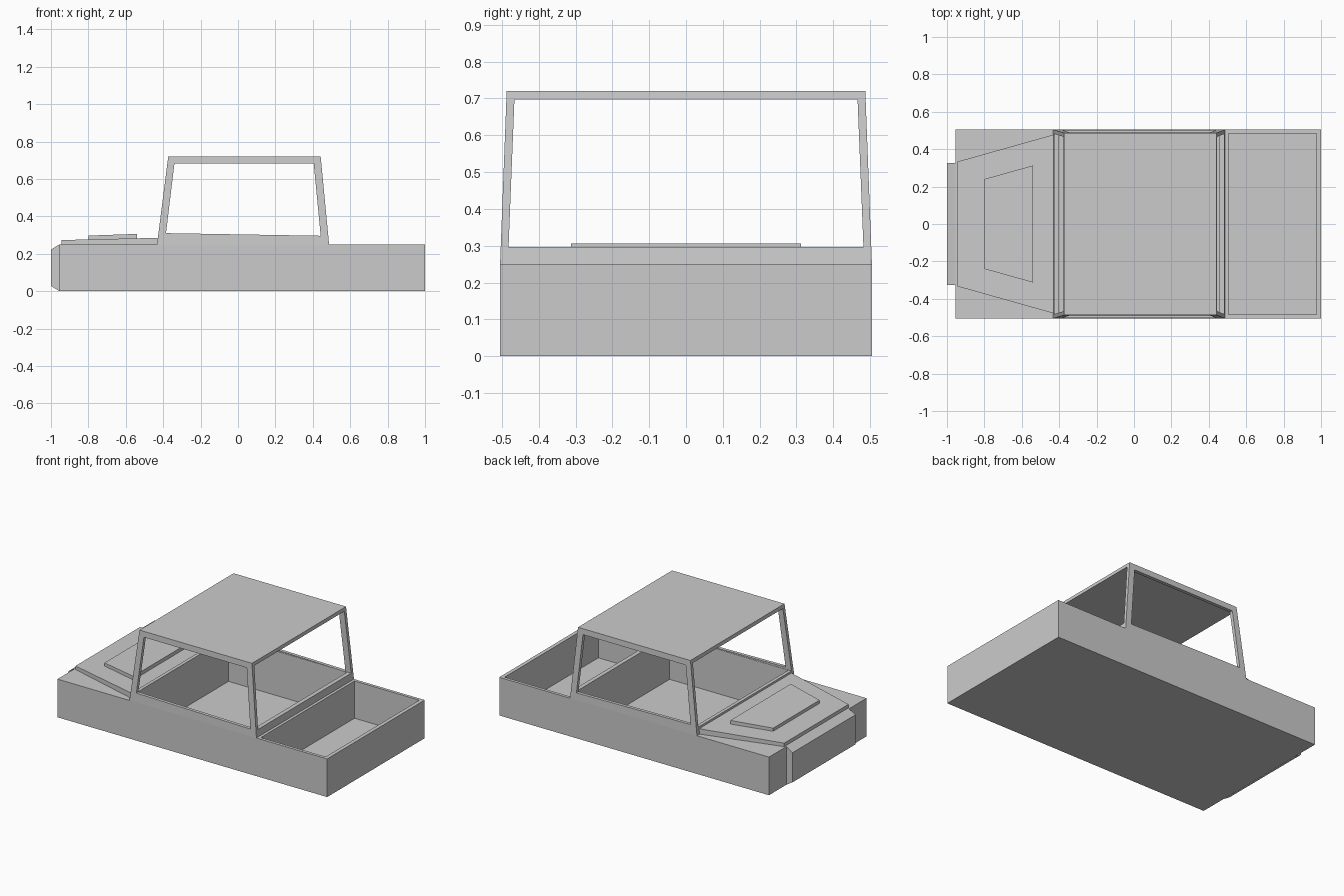
import bpy

if "Cube" in bpy.data.objects:
    bpy.data.objects.remove(bpy.data.objects["Cube"])


def loft(name, base, top):
    """Closed solid between two matching loops of points."""
    n = len(base)
    faces = [tuple(reversed(range(n))), tuple(range(n, 2 * n))]
    faces += [(i, (i + 1) % n, n + (i + 1) % n, n + i) for i in range(n)]
    mesh = bpy.data.meshes.new(name)
    mesh.from_pydata(list(base) + list(top), [], faces)
    obj = bpy.data.objects.new(name, mesh)
    bpy.context.collection.objects.link(obj)
    return obj


def rect(x0, x1, y0, y1, z0, z1):
    """Loop with half width y0 at x0, y1 at x1, and height z0 to z1."""
    return [(x0, -y0, z0), (x1, -y1, z1), (x1, y1, z1), (x0, y0, z0)]


def box(name, x0, x1, y, z0, z1):
    return loft(name, rect(x0, x1, y, y, z0, z0), rect(x0, x1, y, y, z1, z1))


def cut(obj, *cutters):
    for c in cutters:
        c.hide_render = True
        c.hide_set(True)
        m = obj.modifiers.new(c.name, 'BOOLEAN')
        m.operation = 'DIFFERENCE'
        m.solver = 'EXACT'
        m.object = c


# Lower body with open cab floor and cargo bed
body = box("lower_body", -0.955, 1.0, 0.505, 0, 0.25)
cab_well = box("cab_well_cutter", -0.405, 0.455, 0.48, 0.006, 0.308)
bed_well = box("bed_well_cutter", 0.505, 0.975, 0.485, 0.006, 0.4)
cut(body, cab_well, bed_well)

# Tapered cab, opened by side and end window profiles
cab = loft("cab_frame", rect(-0.433, 0.487, 0.505, 0.505, 0.25, 0.25),
           rect(-0.373, 0.442, 0.487, 0.487, 0.72, 0.72))
side = [(-0.385, 0.31), (0.442, 0.296), (0.405, 0.682), (-0.34, 0.682)]
side_cut = loft("side_window_cutter", [(x, -0.7, z) for x, z in side],
                [(x, 0.7, z) for x, z in reversed(side)][::-1])
end = [(-0.482, 0.296), (0.482, 0.296), (0.466, 0.697), (-0.466, 0.697)]
end_cut = loft("end_window_cutter", [(-0.7, y, z) for y, z in end],
               [(0.7, y, z) for y, z in end])
# Make every cutter face outward
import bmesh
for c in (side_cut, end_cut):
    bm = bmesh.new()
    bm.from_mesh(c.data)
    bmesh.ops.recalc_face_normals(bm, faces=bm.faces)
    bm.to_mesh(c.data)
    bm.free()
cut(cab, side_cut, end_cut, cab_well)

# Raised hood panel and scoop
loft("hood", rect(-0.945, -0.43, 0.333, 0.478, 0.25, 0.25),
     rect(-0.945, -0.43, 0.333, 0.478, 0.273, 0.285))
loft("hood_scoop", rect(-0.8, -0.54, 0.24, 0.313, 0.27, 0.27),
     rect(-0.8, -0.54, 0.24, 0.313, 0.297, 0.306))

# Chamfered nose block
nose = [(-0.955, 0), (-0.955, 0.25), (-1.0, 0.222), (-1.0, 0.028)]
loft("nose", [(x, 0.325, z) for x, z in nose],
     [(x, -0.325, z) for x, z in nose])
for o in bpy.data.objects:
    if o.name == "nose":
        bm = bmesh.new()
        bm.from_mesh(o.data)
        bmesh.ops.recalc_face_normals(bm, faces=bm.faces)
        bm.to_mesh(o.data)
        bm.free()
